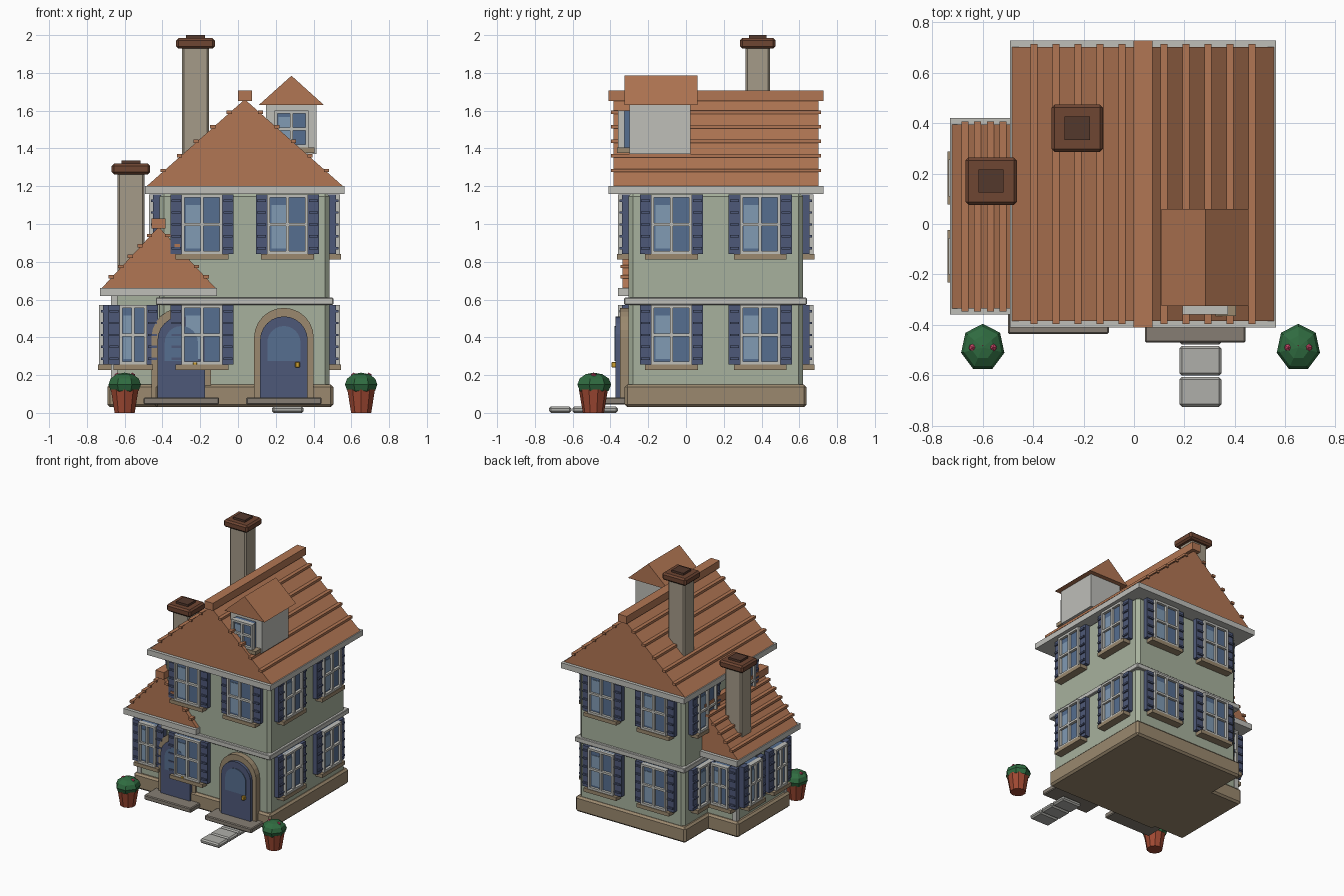
import bpy, bmesh, math
from mathutils import Matrix, Vector

if "Cube" in bpy.data.objects:
    bpy.data.objects.remove(bpy.data.objects["Cube"])

parts = {}   # part name -> (bmesh, colour)
I = Matrix.Identity(4)
WALL, TRIM, TAN = (.65, .69, .61), (.74, .74, .72), (.60, .53, .43)
ROOF, NAVY, GLASS = (.69, .46, .33), (.31, .35, .47), (.34, .43, .56)
SHINE, BROWN, STONE = (.50, .60, .70), (.43, .28, .21), (.52, .49, .45)


def get(name, col):
    if name not in parts:
        parts[name] = (bmesh.new(), col)
    return parts[name][0]


def box(name, col, x, y, z, M=I, bevel=0):
    """Box from (min, max) pairs, optionally bevelled, added to a named part."""
    bm = get(name, col)
    c = Vector([(a + b) / 2 for a, b in (x, y, z)])
    s = [b - a for a, b in (x, y, z)]
    vs = bmesh.ops.create_cube(bm, size=1, matrix=M @ Matrix.Translation(c) @ Matrix.Diagonal((*s, 1)))['verts']
    if bevel:
        es = list({e for v in vs for e in v.link_edges})
        bmesh.ops.bevel(bm, geom=es, offset=bevel, segments=1, affect='EDGES')


def prism(name, col, pts, y0, y1, M=I):
    """Extrude an xz outline from y0 to y1."""
    bm = get(name, col)
    a = [bm.verts.new(M @ Vector((x, y0, z))) for x, z in pts]
    b = [bm.verts.new(M @ Vector((x, y1, z))) for x, z in pts]
    n = len(pts)
    fs = [bm.faces.new(a), bm.faces.new(b[::-1])]
    fs += [bm.faces.new((a[i], b[i], b[(i + 1) % n], a[(i + 1) % n])) for i in range(n)]
    bmesh.ops.recalc_face_normals(bm, faces=fs)


def window(x, y, z, deg, w=.2, h=.315, shutters=True):
    """Window on a wall point; z is the bottom of the frame, deg turns it from front."""
    M = Matrix.Translation((x, y, z)) @ Matrix.Rotation(math.radians(deg), 4, 'Z')
    a, t = w / 2, .008
    box('window_glass', GLASS, (-a, a), (-.035, .01), (0, h), M)
    box('window_shine', SHINE, (-a + .015, -t), (-.039, -.03), (.03, h * .83), M)
    for px in (-a, 0, a):
        box('window_bars', TRIM, (px - t, px + t), (-.055, -.02), (0, h), M)
    for pz in (t, h * .5, h - t):
        box('window_bars', TRIM, (-a - t, a + t), (-.055, -.02), (pz - t, pz + t), M)
    s = a + .04
    box('window_sills', TAN, (-s, s), (-.06, .01), (-.028, 0), M)
    if shutters:
        for k in (-1, 1):
            c = k * (a + .037)
            box('shutters', NAVY, (c - .03, c + .03), (-.035, .005), (0, h), M)
            for i in range(5):
                pz = h * (i + .5) / 5
                box('shutter_slats', NAVY, (c - .024, c + .024), (-.046, -.03), (pz - .006, pz + .006), M)


def arch(half, z0, zc, n=12):
    return [(-half, z0), (half, z0)] + [(half * math.cos(math.pi * i / n), zc + half * math.sin(math.pi * i / n))
                                        for i in range(n + 1)]


def door(x, y):
    M = Matrix.Translation((x, y, 0))
    prism('door_surrounds', TAN, arch(.158, .08, .398), -.045, .01, M)
    prism('doors', NAVY, arch(.126, .08, .385), -.068, 0, M)
    prism('door_glass', GLASS, arch(.088, .275, .372), -.073, -.05, M)
    box('door_knobs', (.8, .62, .2), (.06, .085), (-.09, -.06), (.24, .27), M, .004)
    box('door_steps', STONE, (-.2, .2), (-.165, .02), (.045, .082), M, .006)


def gable(name, x, hx, y0, y1, z0, z1, strips, cap_w, cap_h):
    """Eave slab, solid gable roof, tile battens and ridge cap."""
    box(name + '_eaves', TRIM, (x - hx, x + hx), (y0, y1), (z0 - .042, z0))
    r = hx - .008
    prism(name, ROOF, [(x - r, z0), (x + r, z0), (x, z1)], y0 + .025, y1 - .025)
    for i in range(strips):
        f = (i + 1) / (strips + .95)
        for k in (-1, 1):
            px, pz = x + k * r * (1 - f), z0 + (z1 - z0) * f + .006
            box(name + '_battens', ROOF, (px - .014, px + .014), (y0 + .013, y1 - .013), (pz - .009, pz + .009))
    box(name + '_ridge', ROOF, (x - cap_w, x + cap_w), (y0, y1), (z1 - .01, z1 - .01 + cap_h))


def chimney(x, y, z0, z1):
    def sq(name, col, h, a, b, bev):
        box(name, col, (x - h, x + h), (y - h * .92, y + h * .92), (a, b), I, bev)
    sq('chimney_shafts', (.64, .60, .53), .071, z0, z1 - .06, .01)
    sq('chimney_caps', BROWN, .102, z1 - .072, z1 - .016, .012)
    sq('chimney_flues', (.33, .23, .19), .05, z1 - .03, z1, 0)


# Main house: x -0.415..0.485, y -0.305..0.62
box('plinth', TAN, (-.44, .505), (-.325, .638), (.03, .15), I, .014)
box('main_walls', WALL, (-.415, .485), (-.305, .62), (.1, 1.17), I, .024)
box('floor_band', TRIM, (-.435, .505), (-.327, .64), (.572, .61), I, .004)
gable('main_roof', .036, .528, -.41, .727, 1.2, 1.66, 5, .037, .058)

# Side wing
box('plinth', TAN, (-.692, -.148), (-.295, .352), (.03, .15), I, .014)
box('wing_walls', WALL, (-.663, -.177), (-.27, .33), (.1, .63))
for px in (-.655, -.185):
    for py in (-.262, .322):
        box('wing_corner_posts', TRIM, (px - .017, px + .017), (py - .017, py + .017), (.15, .62))
gable('wing_roof', -.42, .31, -.36, .42, .66, .985, 5, .037, .055)

# Dormer
box('dormer_walls', TRIM, (.147, .415), (-.3, .025), (1.37, 1.64))
prism('dormer_roof', ROOF, [(.11, 1.63), (.455, 1.63), (.283, 1.785)], -.325, .06)
window(.283, -.305, 1.405, 0, .165, .195, False)

# Windows
for z in (.255, .84):
    for dx in (-.226, .226):
        if z > .5 or dx < 0:
            window(.036 + dx, -.305, z, 0)
        window(.036 + dx, .62, z, 180)
    for dy in (-.235, .235):
        window(.485, .158 + dy, z, 90)
        if z > .5 or dy > 0:
            window(-.415, .158 + dy, z, -90)
for y in (-.128, .182):
    window(-.68, y, .255, -90, .13)
window(-.555, -.275, .255, 0, .13)
window(-.555, .335, .255, 180, .13)

# Doors and chimneys
door(.243, -.305)
door(-.3, -.272)
chimney(-.225, .38, 1.3, 2.0)
chimney(-.567, .17, .7, 1.335)

# Path stones
for i in range(3):
    y = -.725 + .123 * i
    box('path_stones', (.68, .68, .66), (.18, .347), (y, y + .118), (0, .034), I, .01)

# Potted plants
for x in (-.6, .652):
    T = Matrix.Translation
    bmesh.ops.create_cone(get('pots', (.62, .29, .21)), cap_ends=True, segments=10, radius1=.056, radius2=.077,
                          depth=.125, matrix=T((x, -.49, .0625)))
    bmesh.ops.create_uvsphere(get('pot_plants', (.20, .42, .26)), u_segments=7, v_segments=6, radius=1,
                              matrix=T((x, -.49, .15)) @ Matrix.Diagonal((.088, .094, .063, 1)))
    for dx, dy in ((-.04, 0), (.04, 0), (0, .008)):
        bmesh.ops.create_icosphere(get('flowers', (.78, .28, .40)), subdivisions=1, radius=.017,
                                   matrix=T((x + dx, -.49 + dy, .196)))

# Turn each collected part into an object
for name, (bm, col) in parts.items():
    me = bpy.data.meshes.new(name)
    bm.to_mesh(me)
    bm.free()
    mat = bpy.data.materials.new(name)
    mat.diffuse_color = (*[c ** 2.2 for c in col], 1)
    mat.use_nodes = True
    mat.node_tree.nodes["Principled BSDF"].inputs["Base Color"].default_value = mat.diffuse_color
    me.materials.append(mat)
    bpy.context.scene.collection.objects.link(bpy.data.objects.new(name, me))
